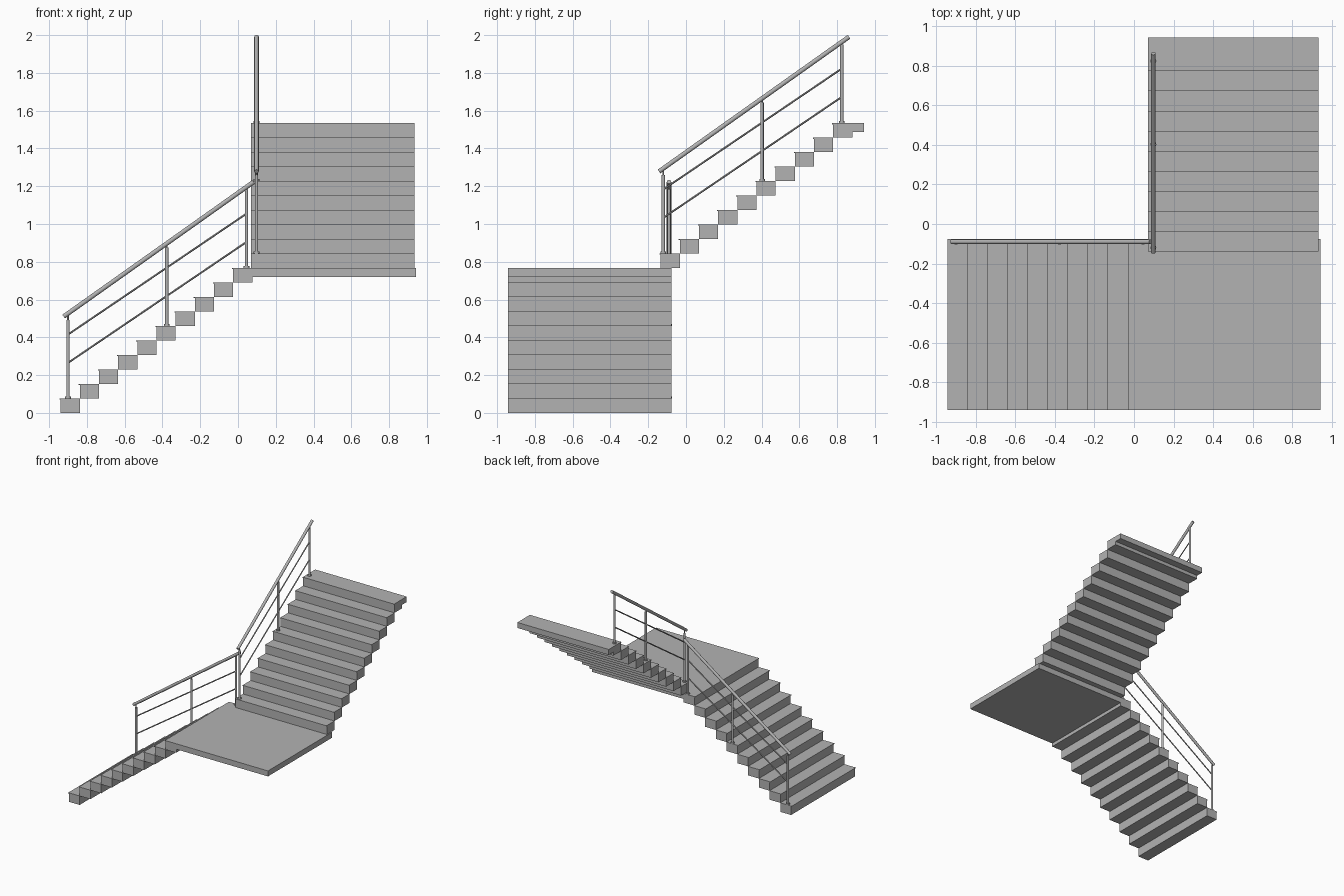
import bpy
import bmesh
from mathutils import Vector

cube = bpy.data.objects.get("Cube")
if cube:
    bpy.data.objects.remove(cube, do_unlink=True)

# One plain grey for everything
grey = bpy.data.materials.new("concrete_grey")
grey.use_nodes = True
grey.diffuse_color = (0.45, 0.45, 0.45, 1)
grey.node_tree.nodes["Principled BSDF"].inputs["Base Color"].default_value = (0.45, 0.45, 0.45, 1)

RISE, RUN, STEPS = 0.0767, 0.1015, 10
LIP, SLAB = 0.006, 0.047


def place(along_x, s, w, z):
    """Map run, width and height to the world for a flight along x or y."""
    return Vector((s, w, z)) if along_x else Vector((w, s, z))


def finish(bm, name, smooth=False):
    bmesh.ops.recalc_face_normals(bm, faces=bm.faces)
    mesh = bpy.data.meshes.new(name)
    bm.to_mesh(mesh)
    bm.free()
    mesh.materials.append(grey)
    obj = bpy.data.objects.new(name, mesh)
    bpy.context.collection.objects.link(obj)
    if smooth:
        bpy.ops.object.select_all(action='DESELECT')
        bpy.context.view_layer.objects.active = obj
        obj.select_set(True)
        bpy.ops.object.shade_smooth_by_angle()
    return obj


def step(name, along_x, s, z, w0, w1, end=None):
    """Extruded step profile with a nosing; the last one carries a slab to end."""
    top = z + RISE
    profile = [(s, z), (s + RUN, z)]
    if end is None:
        profile += [(s + RUN, top)]
    else:
        profile += [(s + RUN, top - SLAB), (end, top - SLAB), (end, top)]
    profile += [(s - LIP, top), (s - LIP, top - LIP), (s, top - LIP)]
    bm = bmesh.new()
    face = bm.faces.new([bm.verts.new(place(along_x, p, w0, q)) for p, q in profile])
    ext = bmesh.ops.extrude_face_region(bm, geom=[face])
    moved = [g for g in ext["geom"] if isinstance(g, bmesh.types.BMVert)]
    bmesh.ops.translate(bm, verts=moved, vec=place(along_x, w1 - w0, 0, 0).yxz if along_x
                        else Vector((w1 - w0, 0, 0)))
    finish(bm, name)


def flight(name, along_x, s0, z0, w0, w1, end, last_name):
    for i in range(STEPS):
        last = i == STEPS - 1
        step(last_name if last else f"{name}_step_{i + 1}", along_x,
             s0 + i * RUN, z0 + i * RISE, w0, w1, end if last else None)


def rod(name, a, b, radius, sides=16):
    bm = bmesh.new()
    bmesh.ops.create_cone(bm, cap_ends=True, segments=sides, radius1=radius,
                          radius2=radius, depth=(b - a).length)
    bmesh.ops.rotate(bm, verts=bm.verts,
                     matrix=(b - a).to_track_quat('Z', 'Y').to_matrix())
    bmesh.ops.translate(bm, verts=bm.verts, vec=(a + b) / 2)
    finish(bm, name, smooth=True)


def railing(name, along_x, s0, z0, w):
    def at(s, z):
        return place(along_x, s0 + s, w, z0 + z)

    # Posts with foot flanges and thin pins under the handrail
    for i, (s, z) in enumerate([(0, 0), (0.523, 0.383), (0.945, 0.69)], 1):
        rod(f"{name}_post_{i}", at(s, z), at(s, z + 0.415), 0.009)
        rod(f"{name}_post_foot_{i}", at(s, z), at(s, z + 0.01), 0.015)
        rod(f"{name}_post_pin_{i}", at(s, z + 0.41), at(s, z + 0.44), 0.004, 8)
    # Sloped handrail and two infill bars
    rod(f"{name}_handrail", at(-0.023, 0.433), at(0.983, 1.146), 0.012)
    for label, z in (("lower", 0.188), ("upper", 0.338)):
        rod(f"{name}_{label}_bar", at(0, z), at(0.945, z + 0.64), 0.005, 10)


# Lower flight runs along x and ends in the landing; upper flight runs along y
flight("lower", True, -0.939, 0.0, -0.942, -0.077, 0.943, "landing")
flight("upper", False, -0.134, 0.767, 0.07, 0.934, 0.943, "top_platform")
railing("lower_railing", True, -0.90, 0.077, -0.09)
railing("upper_railing", False, -0.12, 0.845, 0.098)
